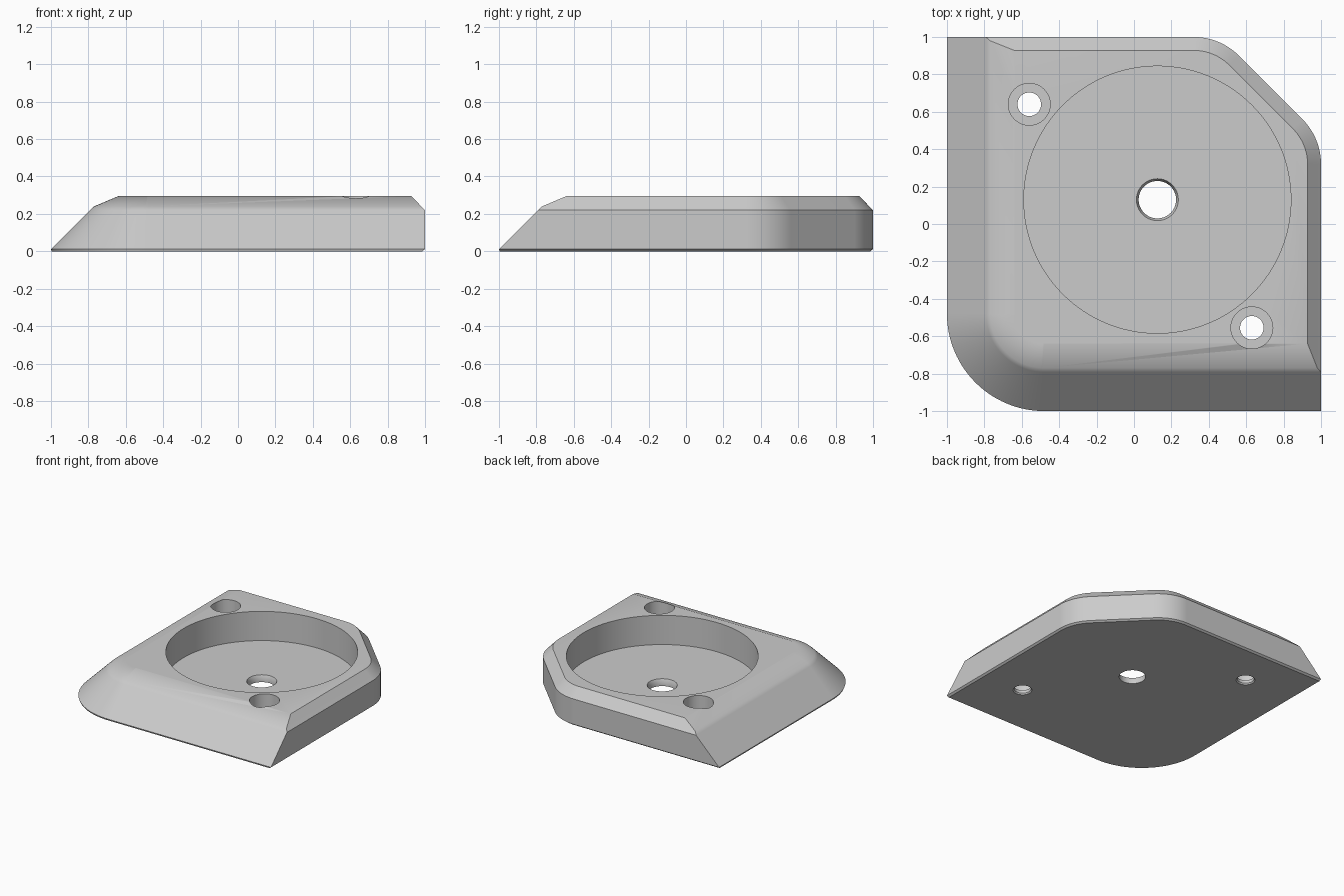
import bpy
import bmesh
import math

if "Cube" in bpy.data.objects:
    bpy.data.objects.remove(bpy.data.objects["Cube"], do_unlink=True)

HEIGHT = 0.295
CORNER = 0.52      # plan radius of the front right corner
BEND = 0.34        # plan radius of the bends beside the cut corner

grey = bpy.data.materials.new("plain_grey")
grey.use_nodes = True
colour = (0.6, 0.6, 0.6, 1)
grey.diffuse_color = colour
grey.node_tree.nodes["Principled BSDF"].inputs["Base Color"].default_value = colour


def make_object(name, bm):
    bmesh.ops.recalc_face_normals(bm, faces=bm.faces)
    mesh = bpy.data.meshes.new(name)
    bm.to_mesh(mesh)
    bm.free()
    mesh.materials.append(grey)
    obj = bpy.data.objects.new(name, mesh)
    bpy.context.collection.objects.link(obj)
    return obj


def loft(name, rings):
    """Join equal-length rings of points into a closed solid."""
    bm = bmesh.new()
    loops = [[bm.verts.new(p) for p in ring] for ring in rings]
    for low, high in zip(loops, loops[1:]):
        for i in range(len(low)):
            j = (i + 1) % len(low)
            bm.faces.new((low[i], low[j], high[j], high[i]))
    bm.faces.new(loops[0])
    bm.faces.new(loops[-1])
    return make_object(name, bm)


def arc(cx, cy, radius, start, end, steps):
    angles = [math.radians(start + (end - start) * i / steps) for i in range(steps + 1)]
    return [(cx + radius * math.cos(a), cy + radius * math.sin(a)) for a in angles]


def outline(z, slope, wall):
    """Plan outline, inset by slope at front and right, by wall elsewhere."""
    c = CORNER - 1
    b = 1 - BEND
    near = 0.32
    pts = [(-1 + slope, 1 - wall)]
    pts += arc(c, c, CORNER - slope, 180, 270, 32)
    pts += [(1 - wall, -1 + slope)]
    pts += arc(b, near, BEND - wall, 0, 45, 14)
    pts += arc(near, b, BEND - wall, 45, 90, 14)
    return [(x, y, z) for x, y in pts]


def lathe(name, x, y, profile, sides):
    """Revolve a (radius, height) profile about a vertical axis."""
    rings = [[(px, py, z) for px, py in arc(x, y, r, 0, 360, sides)[:-1]]
             for r, z in profile]
    return loft(name, rings)


# Body: long sloped front and side, upright walls with a top chamfer
levels = [(0, 0.004, 0.015), (0.012, 0, 0), (0.22, 0.208, 0),
          (0.24, 0.23, 0.02), (HEIGHT, 0.36, 0.072)]
body = loft("corner_block", [outline(*level) for level in levels])

# Round pocket with a countersunk centre hole
cutters = [lathe("pocket_cutter", 0.125, 0.13,
                 [(0.1, -0.1), (0.1, 0.03), (0.112, 0.055),
                  (0.714, 0.055), (0.714, 0.5)], 128)]

# Counterbored screw holes, slightly flared underneath
for x, y in ((-0.56, 0.64), (0.63, -0.555)):
    cutters.append(lathe("screw_hole_cutter", x, y,
                         [(0.071, -0.1), (0.071, 0), (0.063, 0.01),
                          (0.063, 0.035), (0.112, 0.035), (0.112, 0.5)], 48))

bpy.ops.object.select_all(action="DESELECT")
body.select_set(True)
bpy.context.view_layer.objects.active = body
for cutter in cutters:
    cutter.hide_render = True
    cut = body.modifiers.new("cut", "BOOLEAN")
    cut.operation = "DIFFERENCE"
    cut.solver = "EXACT"
    cut.object = cutter
    bpy.ops.object.modifier_apply(modifier=cut.name)
    bpy.data.objects.remove(cutter, do_unlink=True)

# Smooth the curved walls and soft slopes, keep the crisp edges
bpy.ops.object.shade_smooth_by_angle(angle=math.radians(30))
shading = body.modifiers.new("even_shading", "WEIGHTED_NORMAL")
shading.keep_sharp = True
